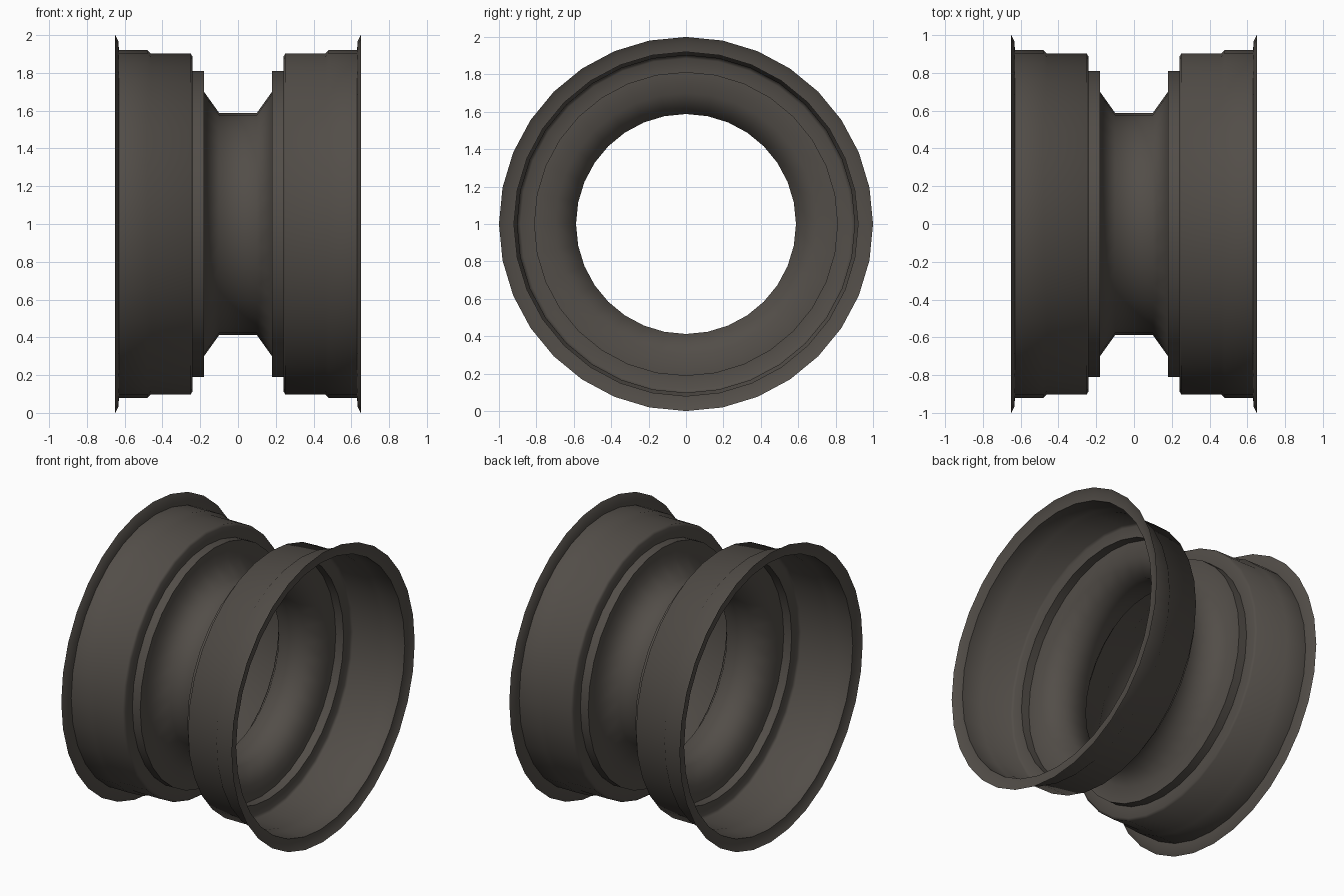
import bpy, bmesh, math

if "Cube" in bpy.data.objects:
    bpy.data.objects.remove(bpy.data.objects["Cube"])

SIDES = 32
# Half profile of the rim: (distance from centre along x, radius)
half = [(0.10, 0.588), (0.18, 0.70), (0.18, 0.81), (0.24, 0.81), (0.24, 0.885),
        (0.25, 0.902), (0.46, 0.902), (0.48, 0.92), (0.63, 0.92),
        (0.634, 0.97), (0.65, 1.0)]
profile = [(-x, r) for x, r in reversed(half)] + half

mat = bpy.data.materials.new("dark_steel")
mat.diffuse_color = (0.085, 0.075, 0.065, 1)
mat.use_nodes = True
mat.node_tree.nodes["Principled BSDF"].inputs["Base Color"].default_value = mat.diffuse_color

# Revolve the profile around the x axis
bm = bmesh.new()
rings = []
for x, r in profile:
    rings.append([bm.verts.new((x, r * math.sin(2 * math.pi * i / SIDES),
                                1 + r * math.cos(2 * math.pi * i / SIDES)))
                  for i in range(SIDES)])
for a, b in zip(rings, rings[1:]):
    for i in range(SIDES):
        j = (i + 1) % SIDES
        bm.faces.new((a[i], a[j], b[j], b[i]))
bmesh.ops.recalc_face_normals(bm, faces=bm.faces)
mesh = bpy.data.meshes.new("wheel_rim")
bm.to_mesh(mesh)
bm.free()
mesh.materials.append(mat)
rim = bpy.data.objects.new("wheel_rim", mesh)
bpy.context.collection.objects.link(rim)

# Smooth shading with crisp steps
bpy.context.view_layer.objects.active = rim
rim.select_set(True)
bpy.ops.object.shade_smooth_by_angle(angle=math.radians(60))
